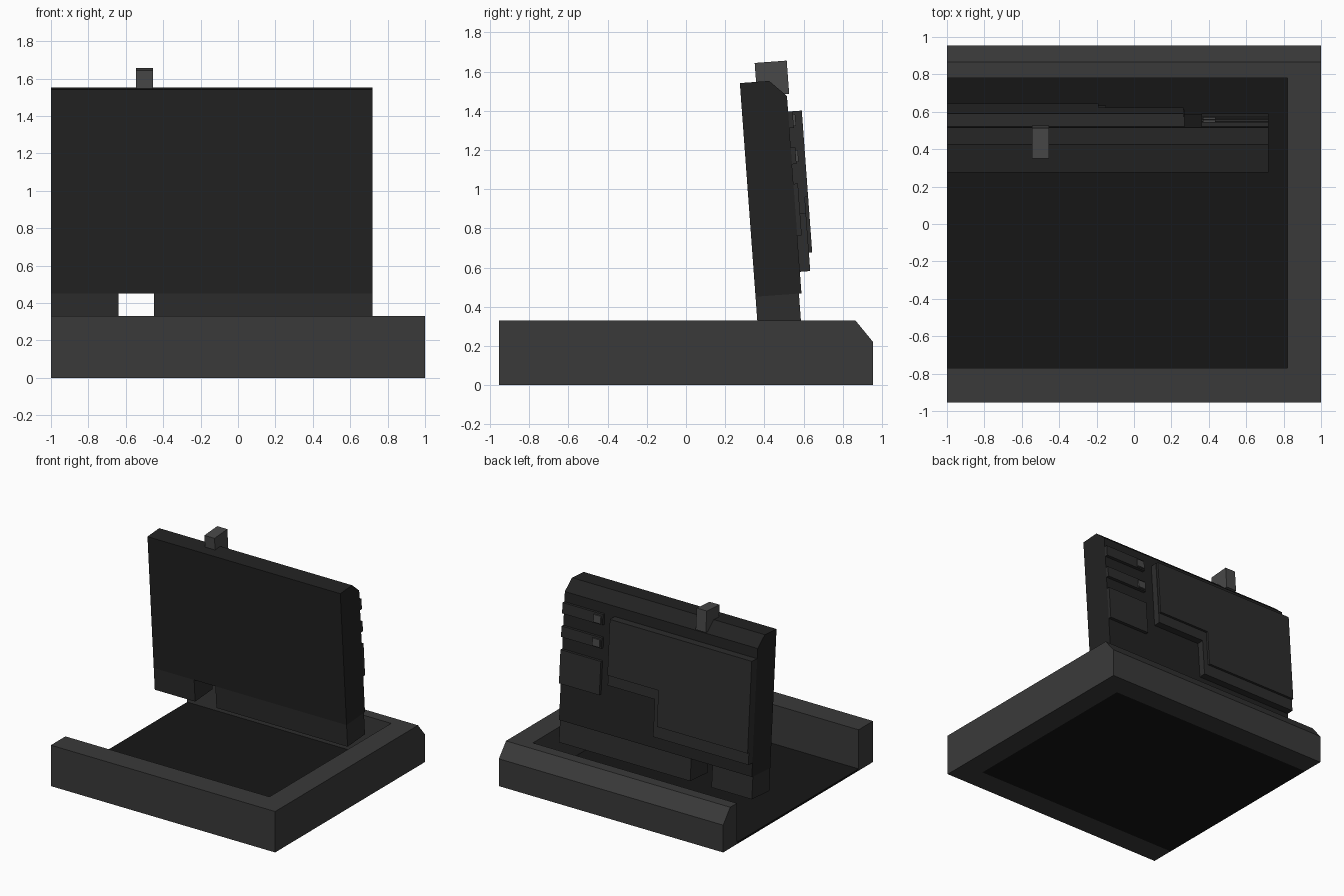
import bpy, bmesh, math
from mathutils import Vector

if "Cube" in bpy.data.objects:
    bpy.data.objects.remove(bpy.data.objects["Cube"])

LEAN = math.radians(4.2)          # forward lean of the upright panel
PIVOT = (0, 0.368, 0.272)         # front lower edge of the upright panel


def paint(name, v):
    m = bpy.data.materials.get(name) or bpy.data.materials.new(name)
    m.diffuse_color = (v, v, v, 1)
    m.use_nodes = True
    m.node_tree.nodes["Principled BSDF"].inputs["Base Color"].default_value = m.diffuse_color
    return m


FRAME = paint("charcoal", 0.042)
FLOOR = paint("black", 0.008)
SHELL = paint("dark_shell", 0.016)
TRIM = paint("dark_trim", 0.026)
LIGHT = paint("mid_grey", 0.065)


def prism(name, outline, axis, lo, hi, mat, tilted=False, chamfer=None):
    """Extrude a 2D outline along an axis; optionally slice off (point, normal)."""
    place = {'X': lambda a, b, t: (t, a, b),
             'Y': lambda a, b, t: (a, t, b),
             'Z': lambda a, b, t: (a, b, t)}[axis]
    bm = bmesh.new()
    face = bm.faces.new([bm.verts.new(place(a, b, lo)) for a, b in outline])
    step = Vector(place(0, 0, hi - lo))
    ext = bmesh.ops.extrude_face_region(bm, geom=[face], use_keep_orig=True)
    for g in ext['geom']:
        if isinstance(g, bmesh.types.BMVert):
            g.co += step
    if chamfer:
        geom = bm.verts[:] + bm.edges[:] + bm.faces[:]
        bmesh.ops.bisect_plane(bm, geom=geom, plane_co=chamfer[0],
                               plane_no=chamfer[1], clear_outer=True)
        bmesh.ops.holes_fill(bm, edges=[e for e in bm.edges if e.is_boundary])
    bmesh.ops.recalc_face_normals(bm, faces=bm.faces)
    me = bpy.data.meshes.new(name)
    bm.to_mesh(me)
    bm.free()
    me.materials.append(mat)
    ob = bpy.data.objects.new(name, me)
    bpy.context.collection.objects.link(ob)
    if tilted:
        ob.location = PIVOT
        ob.rotation_euler = (LEAN, 0, 0)
    return ob


def box(name, x, y, z, mat, tilted=False):
    rect = [(x[0], y[0]), (x[1], y[0]), (x[1], y[1]), (x[0], y[1])]
    return prism(name, rect, 'Z', z[0], z[1], mat, tilted)


# Tray: U-shaped rim open on the left, with a chamfered back edge
rim = [(-1, -0.955), (1, -0.955), (1, 0.955), (-1, 0.955),
       (-1, 0.78), (0.82, 0.78), (0.82, -0.77), (-1, -0.77)]
prism("tray_rim", rim, 'Z', 0, 0.33, FRAME,
      chamfer=((0, 0.865, 0.33), (0, 0.11, 0.09)))
box("tray_floor", (-1, 0.82), (-0.77, 0.78), (0, 0.015), FLOOR)

# Upright panel; local y is depth to the rear, local z runs up the panel
slab = [(0, 0.18), (0.235, 0.18), (0.235, 1.19), (0.15, 1.273), (0, 1.273)]
prism("upright_panel", slab, 'X', -1, 0.72, SHELL, True)

# Lower strip, split by the notch
for side, x in (("left", (-1, -0.64)), ("right", (-0.45, 0.72))):
    box("lower_strip_" + side, x, (0, 0.222), (0, 0.18), TRIM, True)

# Stepped rear cover: a ledge plate with a raised plate on top
ledge = [(-1, 0.29), (-0.15, 0.29), (-0.15, 0.585), (0.27, 0.585),
         (0.27, 1.11), (-1, 1.11)]
raised = [(-1, 0.385), (-0.19, 0.385), (-0.19, 0.67), (0.265, 0.67),
          (0.265, 1.11), (-1, 1.11)]
prism("rear_cover_ledge", ledge, 'Y', 0.235, 0.288, TRIM, True)
prism("rear_cover_raised", raised, 'Y', 0.288, 0.305, TRIM, True)

# Rear side plates, the two slim ones carrying a small button
for i, z in enumerate(((1.025, 1.11), (0.84, 0.925), (0.475, 0.74))):
    box(f"side_plate_{i + 1}", (0.36, 0.72), (0.235, 0.258), z, TRIM, True)
    if i < 2:
        box(f"side_button_{i + 1}", (0.37, 0.435), (0.258, 0.27),
            (z[0] + 0.01, z[1] - 0.015), LIGHT, True)

# Latch block over the top edge
box("top_latch", (-0.545, -0.455), (0.083, 0.247), (1.2, 1.37), LIGHT, True)
